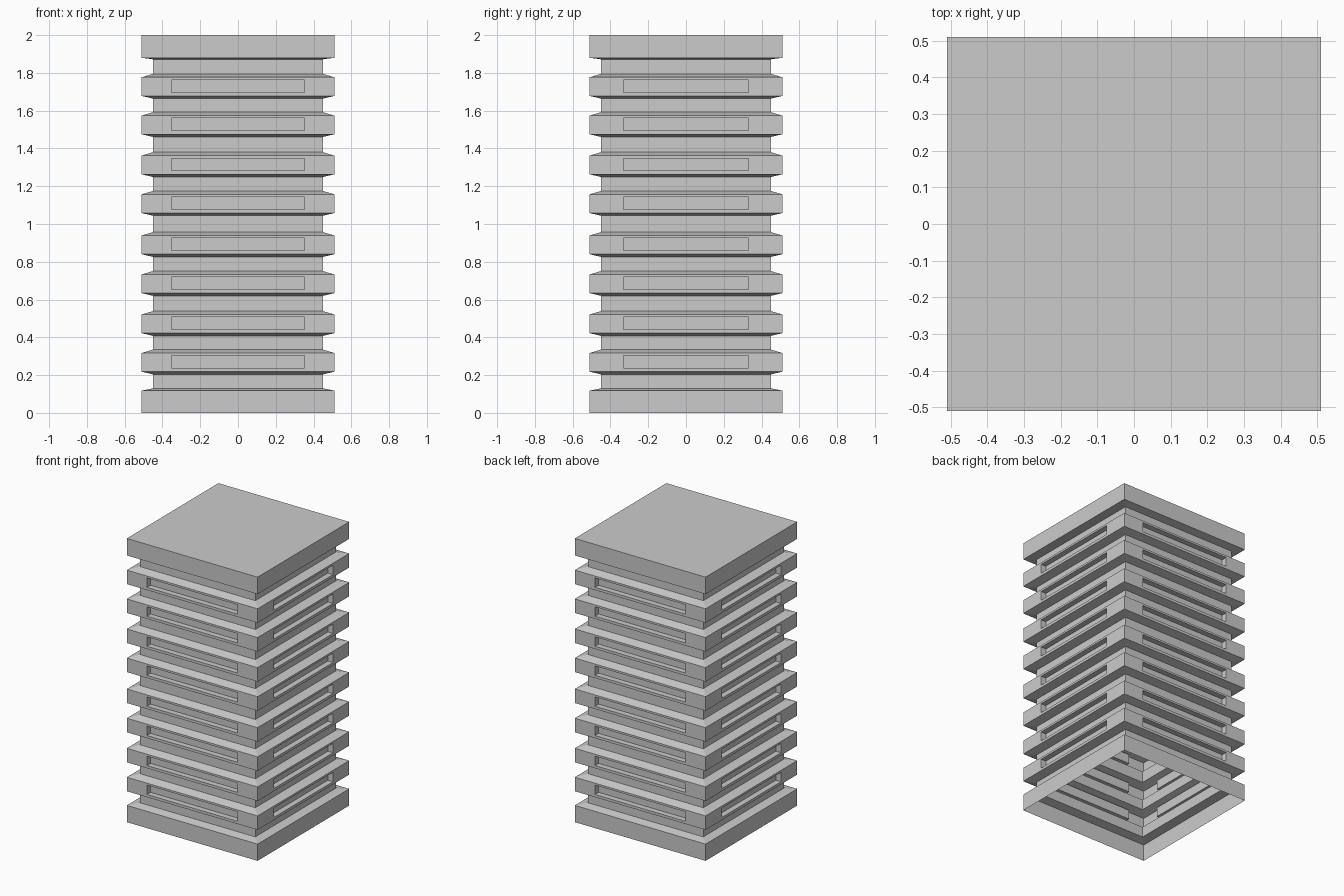
import bpy, bmesh
from mathutils import Matrix

if "Cube" in bpy.data.objects:
    bpy.data.objects.remove(bpy.data.objects["Cube"])

OUT, CORE, DEPTH = 0.51, 0.45, 0.04
WIN_H = 0.033
# window centre heights, one per storey band
STOREYS = [0.27, 0.474, 0.686, 0.892, 1.11, 1.315, 1.527, 1.73]


def bridge(bm, a, b):
    n = len(a)
    for i in range(n):
        bm.faces.new((a[i], a[(i + 1) % n], b[(i + 1) % n], b[i]))


def finish(bm, name):
    me = bpy.data.meshes.new(name)
    bm.to_mesh(me)
    bm.free()
    ob = bpy.data.objects.new(name, me)
    bpy.context.collection.objects.link(ob)
    return ob


# Tower shell: stepped profile (half width, height), single skin open below
profile = [(OUT, 0, False), (OUT, 0.118, False), (CORE, 0.13, False)]
for z in STOREYS:
    profile += [(CORE, z - 0.066, False), (OUT, z - 0.052, True),
                (OUT, z + 0.047, False), (CORE, z + 0.065, False)]
profile += [(CORE, 1.872, False), (OUT, 1.88, False), (OUT, 2.0, False)]

bm = bmesh.new()
rings = [[bm.verts.new((sx * r, sy * r, z)) for sx, sy in
          ((-1, -1), (1, -1), (1, 1), (-1, 1))] for r, z, _ in profile]
for i in range(len(rings) - 1):
    if not profile[i][2]:          # band faces get windows below
        bridge(bm, rings[i], rings[i + 1])
bm.faces.new(rings[-1])            # roof

# Band faces with recessed windows on all four sides
for side in range(4):
    rot = Matrix.Rotation(side * 1.5707963268, 4, 'Z')
    half = 0.353 if side % 2 == 0 else 0.33

    def rect(w, lo, hi, y):
        return [bm.verts.new(rot @ Matrix.Translation((x, y, z)).translation)
                for x, z in ((-w, lo), (w, lo), (w, hi), (-w, hi))]

    for z in STOREYS:
        edge = rect(OUT, z - 0.052, z + 0.047, -OUT)
        rim = rect(half, z - WIN_H, z + WIN_H, -OUT)
        back = rect(half, z - WIN_H, z + WIN_H, -OUT + DEPTH)
        bridge(bm, edge, rim)
        bridge(bm, rim, back)
        bm.faces.new(back)

bmesh.ops.remove_doubles(bm, verts=bm.verts, dist=0.0005)
finish(bm, "tower_shell")
